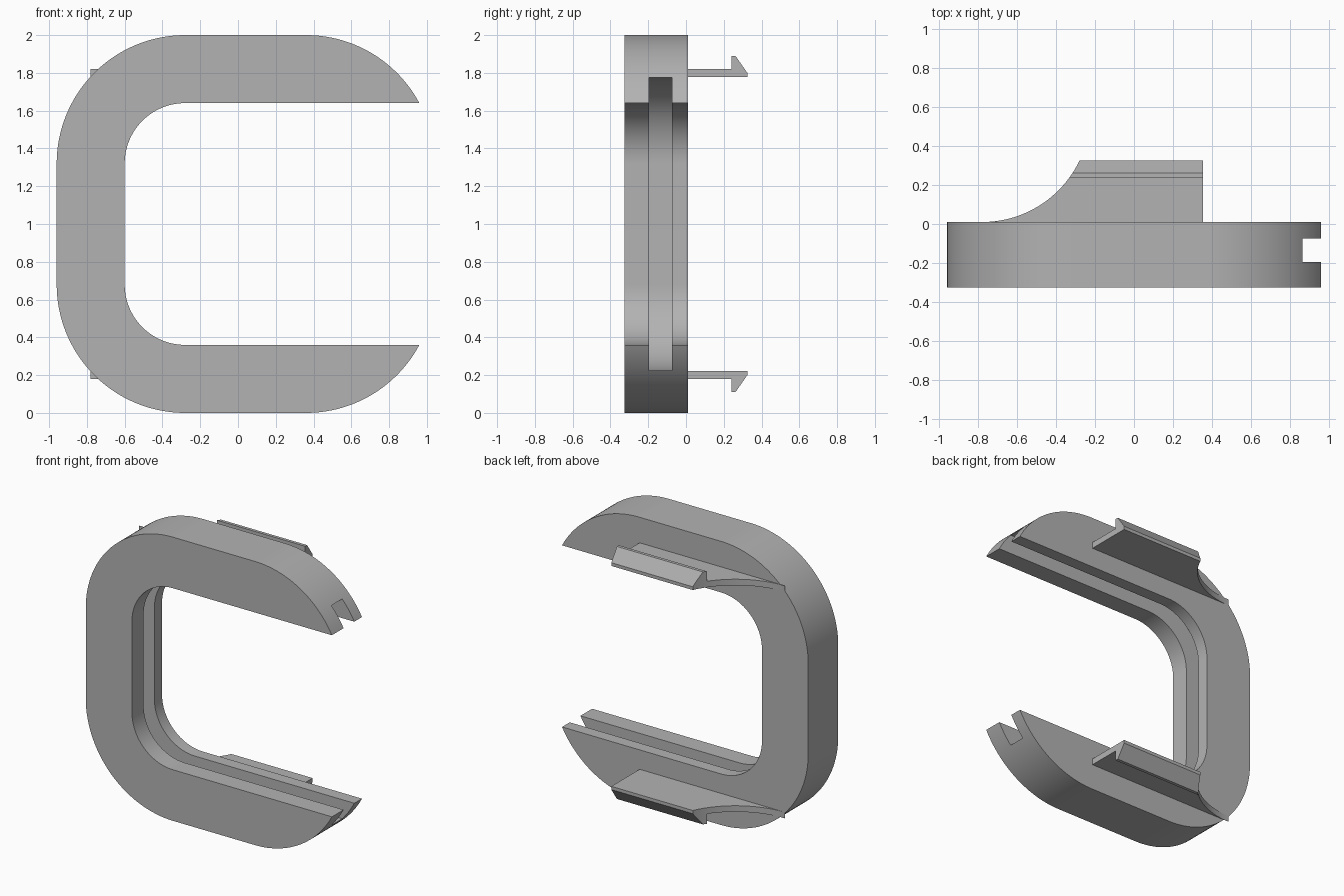
import bpy
import bmesh
from math import sin, cos, acos, pi, radians
from mathutils import Vector

cube = bpy.data.objects.get("Cube")
if cube:
    bpy.data.objects.remove(cube, do_unlink=True)

gray = bpy.data.materials.new("plain gray")
gray.use_nodes = True
color = (0.45, 0.45, 0.45, 1)
gray.diffuse_color = color
gray.node_tree.nodes["Principled BSDF"].inputs["Base Color"].default_value = color

# Main dimensions
R_OUT, R_GROOVE, R_IN = 0.68, 0.455, 0.32
X_LEFT, X_RIGHT = -0.28, 0.36        # corner centres
Z_LOW, Z_HIGH = R_OUT, 2 - R_OUT
Y_FRONT, Y_BACK = -0.325, 0.01


def arc(cx, cz, r, start, end, steps=32):
    angles = [start + (end - start) * i / steps for i in range(steps + 1)]
    return [(cx + r * cos(a), cz + r * sin(a)) for a in angles]


def prism(name, points, offset):
    """Extrude a closed loop of 3D points along an offset."""
    bm = bmesh.new()
    face = bm.faces.new([bm.verts.new(p) for p in points])
    result = bmesh.ops.extrude_face_region(bm, geom=[face])
    verts = [g for g in result["geom"] if isinstance(g, bmesh.types.BMVert)]
    bmesh.ops.translate(bm, vec=Vector(offset), verts=verts)
    bmesh.ops.recalc_face_normals(bm, faces=bm.faces)
    mesh = bpy.data.meshes.new(name)
    bm.to_mesh(mesh)
    bm.free()
    mesh.materials.append(gray)
    obj = bpy.data.objects.new(name, mesh)
    bpy.context.collection.objects.link(obj)
    return obj


def plate(name, profile, y0, y1):
    return prism(name, [(x, y0, z) for x, z in profile], (0, y1 - y0, 0))


def finish(obj, cutter):
    """Cut, discard the cutter and smooth the curved faces."""
    cutter.hide_render = True
    mod = obj.modifiers.new("cut", "BOOLEAN")
    mod.operation, mod.solver, mod.object = "DIFFERENCE", "EXACT", cutter
    bpy.ops.object.select_all(action="DESELECT")
    obj.select_set(True)
    bpy.context.view_layer.objects.active = obj
    bpy.ops.object.modifier_apply(modifier=mod.name)
    bpy.data.objects.remove(cutter, do_unlink=True)
    bpy.ops.object.shade_smooth_by_angle(angle=radians(25))


def left_corners(r):
    """Upper then lower rounded corner, running down the left side."""
    return (arc(X_LEFT, Z_HIGH, r, pi / 2, pi)
            + arc(X_LEFT, Z_LOW, r, pi, 1.5 * pi))


# C-shaped frame with pointed open ends
tip = acos(0.6 / R_OUT)
outer = (arc(X_RIGHT, Z_HIGH, R_OUT, tip, pi / 2)
         + left_corners(R_OUT)
         + arc(X_RIGHT, Z_LOW, R_OUT, 1.5 * pi, 2 * pi - tip))
frame = plate("frame", outer + left_corners(R_IN)[::-1], Y_FRONT, Y_BACK)

# Groove running round the inside
groove_profile = [(1.3, Z_HIGH + R_GROOVE)] + left_corners(R_GROOVE) + [(1.3, Z_LOW - R_GROOVE)]
finish(frame, plate("groove_cutter", groove_profile, -0.195, -0.075))

# Snap clips on the back, with barbs pointing outwards
CLIP = [(Y_BACK, 0.777), (0.325, 0.777), (0.325, 0.80), (0.262, 0.89),
        (0.24, 0.89), (0.24, 0.82), (Y_BACK, 0.82)]
X_CLIP, X_END, R_SWEEP = -0.78, 0.355, 0.554
for name, side in (("upper_clip", 1), ("lower_clip", -1)):
    clip = prism(name, [(X_CLIP, y, 1 + side * h) for y, h in CLIP],
                 (X_END - X_CLIP, 0, 0))
    # Concave sweep at the left end of the clip
    circle = arc(X_CLIP, Y_BACK + R_SWEEP, R_SWEEP, 0, 2 * pi, 128)[:-1]
    finish(clip, prism("sweep_cutter", [(x, y, -0.2) for x, y in circle], (0, 0, 2.4)))
